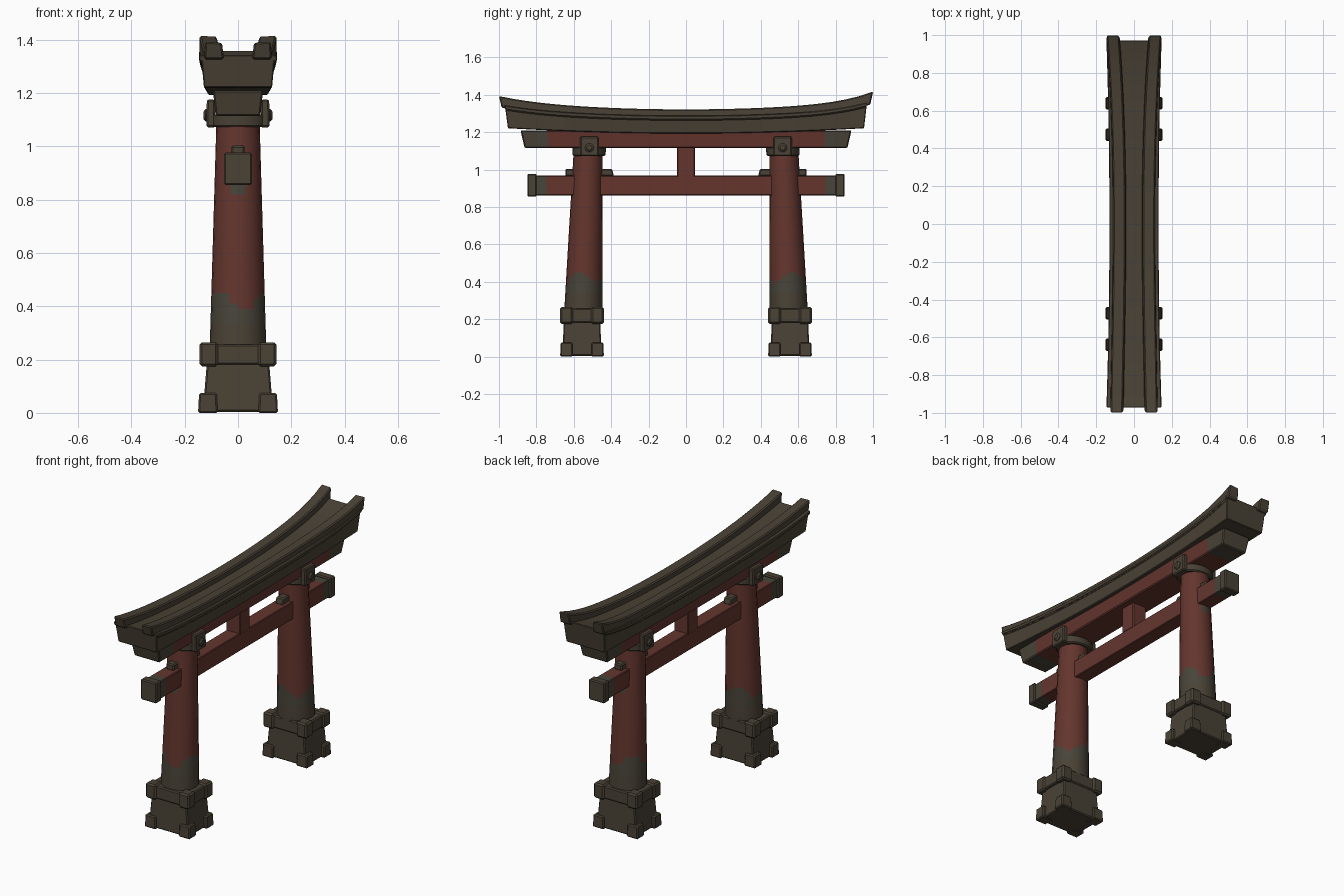
import bpy, bmesh, math

if "Cube" in bpy.data.objects:
    bpy.data.objects.remove(bpy.data.objects["Cube"])

COLOURS = {
    "dark_stone": (0.068, 0.054, 0.036),
    "red_paint": (0.128, 0.036, 0.027),
    "mossy_grey": (0.064, 0.058, 0.042),
}
MATS = []
for n, c in COLOURS.items():
    m = bpy.data.materials.new(n)
    m.diffuse_color = (*c, 1)
    m.use_nodes = True
    m.node_tree.nodes["Principled BSDF"].inputs["Base Color"].default_value = m.diffuse_color
    MATS.append(m)
STONE, RED, MOSS = 0, 1, 2


def finish(name, bm, paint, bevel=0.0):
    """Turn a bmesh into an object, soften its edges and colour faces by rule."""
    bmesh.ops.recalc_face_normals(bm, faces=bm.faces)
    if bevel:
        edges = [e for e in bm.edges if len(e.link_faces) == 2
                 and e.calc_face_angle(0) > math.radians(40)]
        bmesh.ops.bevel(bm, geom=edges, offset=bevel, segments=1, affect='EDGES')
    for f in bm.faces:
        f.material_index = paint(f.calc_center_median()) if callable(paint) else paint
        f.smooth = True
    me = bpy.data.meshes.new(name)
    bm.to_mesh(me)
    bm.free()
    for m in MATS:
        me.materials.append(m)
    me.set_sharp_from_angle(angle=math.radians(30))
    ob = bpy.data.objects.new(name, me)
    bpy.context.collection.objects.link(ob)
    return ob


def loft(name, rings, paint, bevel=0.0):
    """Skin a closed tube through equal-length rings of points."""
    bm = bmesh.new()
    vs = [[bm.verts.new(p) for p in r] for r in rings]
    n = len(vs[0])
    for a, b in zip(vs, vs[1:]):
        for i in range(n):
            bm.faces.new((a[i], a[(i + 1) % n], b[(i + 1) % n], b[i]))
    bm.faces.new(vs[0])
    bm.faces.new(vs[-1])
    return finish(name, bm, paint, bevel)


def block(name, cx, cy, z0, z1, low, high=None, paint=STONE, bevel=0.006):
    """Box with half sizes low at the bottom and high at the top."""
    high = high or low
    rings = [[(cx + sx * h[0], cy + sy * h[1], z) for sx, sy in
              ((-1, -1), (1, -1), (1, 1), (-1, 1))] for z, h in ((z0, low), (z1, high))]
    return loft(name, rings, paint, bevel)


def circle(cx, cy, z, rx, ry, n=20):
    return [(cx + rx * math.cos(2 * math.pi * i / n),
             cy + ry * math.sin(2 * math.pi * i / n), z) for i in range(n)]


def lift(y):
    """Upward sweep of the roof towards both ends."""
    return 0.05 * y * y + (0.033 + 0.012 * y) * y ** 6


STATIONS = [-1 + i / 14 for i in range(29)]

# Roof slab: flared section that sweeps upward
rings = []
for t in STATIONS:
    b, w = 1.193 + 0.028 * t * t, 0.016 * t * t
    top = 1.288 + 0.85 * lift(t * 0.97)
    yb, yt = t * 0.952, t * 0.972
    ym = (yb + 2 * yt) / 3
    zm = top - 0.022
    rings.append([(-0.112 - w, yb, b), (0.112 + w, yb, b), (0.121 + w, ym, zm),
                  (0.130 + w, ym, zm), (0.130 + w, yt, top), (-0.130 - w, yt, top),
                  (-0.130 - w, ym, zm), (-0.121 - w, ym, zm)])
loft("roof_slab", rings, STONE, 0.004)

# Twin rails on the roof, spreading at the ends
for s, side in ((-1, "left"), (1, "right")):
    rings = []
    for t in STATIONS:
        c = 0.076 + (0.024 + 0.01 * t) * t * t
        top = 1.322 + lift(t)
        zb = 1.275 + 0.85 * lift(t * 0.97)
        rings.append([(s * (c - 0.036), t * 0.985, zb), (s * (c + 0.036), t * 0.985, zb),
                      (s * (c + 0.034), t, top), (s * (c - 0.030), t, top - 0.003)])
    loft("roof_rail_" + side, rings, STONE, 0.006)

# Upper beam beneath the roof, with dark weathered ends
ends = [0.0, 0.3, 0.6, 0.74, 0.80, 0.885]
ys = [-v for v in reversed(ends[1:])] + ends
rings = []
for y in ys:
    yb = y * (0.975 if abs(y) > 0.85 else 1)
    rings.append([(-0.084, yb, 1.115), (0.084, yb, 1.115),
                  (0.094, y, 1.21), (-0.094, y, 1.21)])
loft("upper_beam", rings,
     lambda c: RED if abs(c.y) < 0.75 else MOSS if abs(c.y) < 0.82 else STONE, 0.006)

# Lower beam
ends = [0.0, 0.4, 0.745, 0.78, 0.83]
ys = [-v for v in reversed(ends[1:])] + ends
loft("lower_beam", [[(-0.044, y, 0.862), (0.044, y, 0.862), (0.044, y, 0.968),
                     (-0.044, y, 0.968)] for y in ys],
     lambda c: RED if abs(c.y) < 0.76 else MOSS, 0.004)

# Centre strut between the beams
block("centre_strut", 0, 0, 0.96, 1.125, (0.046, 0.048), paint=RED, bevel=0.004)

for s, end in ((-1, "front"), (1, "back")):
    # Caps on the lower beam
    block(end + "_beam_cap", 0, s * 0.823, 0.855, 0.977, (0.052, 0.025))
    # Wedges either side of the pillar
    block(end + "_outer_wedge", 0, s * 0.615, 0.965, 1.003, (0.025, 0.03), paint=STONE)
    block(end + "_inner_wedge", 0, s * 0.43, 0.965, 1.003, (0.025, 0.045),
          (0.025, 0.035), paint=STONE)

    # Leaning tapered pillar, worn near the ground along a ragged line
    zs = [0.25, 0.34, 0.39, 0.41, 0.43, 0.45, 0.47, 0.70, 0.82, 0.86, 1.13]
    rings = []
    for z in zs:
        k = (z - 0.25) / 0.88
        r = 0.106 - 0.026 * k
        rings.append(circle(0, s * (0.549 - 0.027 * k), z, r, r * 0.96))

    def pillar_paint(c, s=s):
        a = math.atan2(c.y * s - 0.545, c.x)
        if c.z < 0.36:
            return STONE
        if c.z < 0.425 + 0.035 * math.sin(3 * a + 0.8):
            return MOSS
        if 0.82 < c.z < 0.86 and abs(a - math.pi / 2) < 0.45:
            return MOSS
        return RED
    loft(end + "_pillar", rings, pillar_paint)

    # Plinth and collar, each with reinforced corners
    cy = s * 0.556
    block(end + "_plinth", 0, cy, 0.004, 0.20, (0.132, 0.105), (0.116, 0.097))
    block(end + "_plinth_collar", 0, cy, 0.182, 0.257, (0.134, 0.106))
    for sx in (-1, 1):
        for sy in (-1, 1):
            tag = "_%s_%s" % ("left" if sx < 0 else "right", "near" if sy < 0 else "far")
            block(end + "_foot_corner" + tag, sx * 0.113, cy + sy * 0.083, 0, 0.075,
                  (0.037, 0.034), (0.033, 0.031))
            block(end + "_collar_corner" + tag, sx * 0.110, cy + sy * 0.083, 0.175, 0.265,
                  (0.034, 0.034), bevel=0.009)

    # Ring at the pillar head
    py = s * 0.518
    loft(end + "_head_ring", [circle(0, py, 1.073, 0.108, 0.088),
                              circle(0, py, 1.120, 0.112, 0.090)], STONE, 0.006)

    # Side plates with round studs
    for sx, side in ((-1, "left"), (1, "right")):
        block(end + "_head_plate_" + side, sx * 0.102, s * 0.517, 1.072, 1.176,
              (0.017, 0.049), (0.015, 0.049))
        stud = [[(sx * x, s * 0.517 + p[0], 1.117 + p[1])
                 for p in circle(0, 0, 0, r, r, 10)]
                for x, r in ((0.105, 0.024), (0.122, 0.024), (0.130, 0.014))]
        loft(end + "_stud_" + side, stud, STONE)
